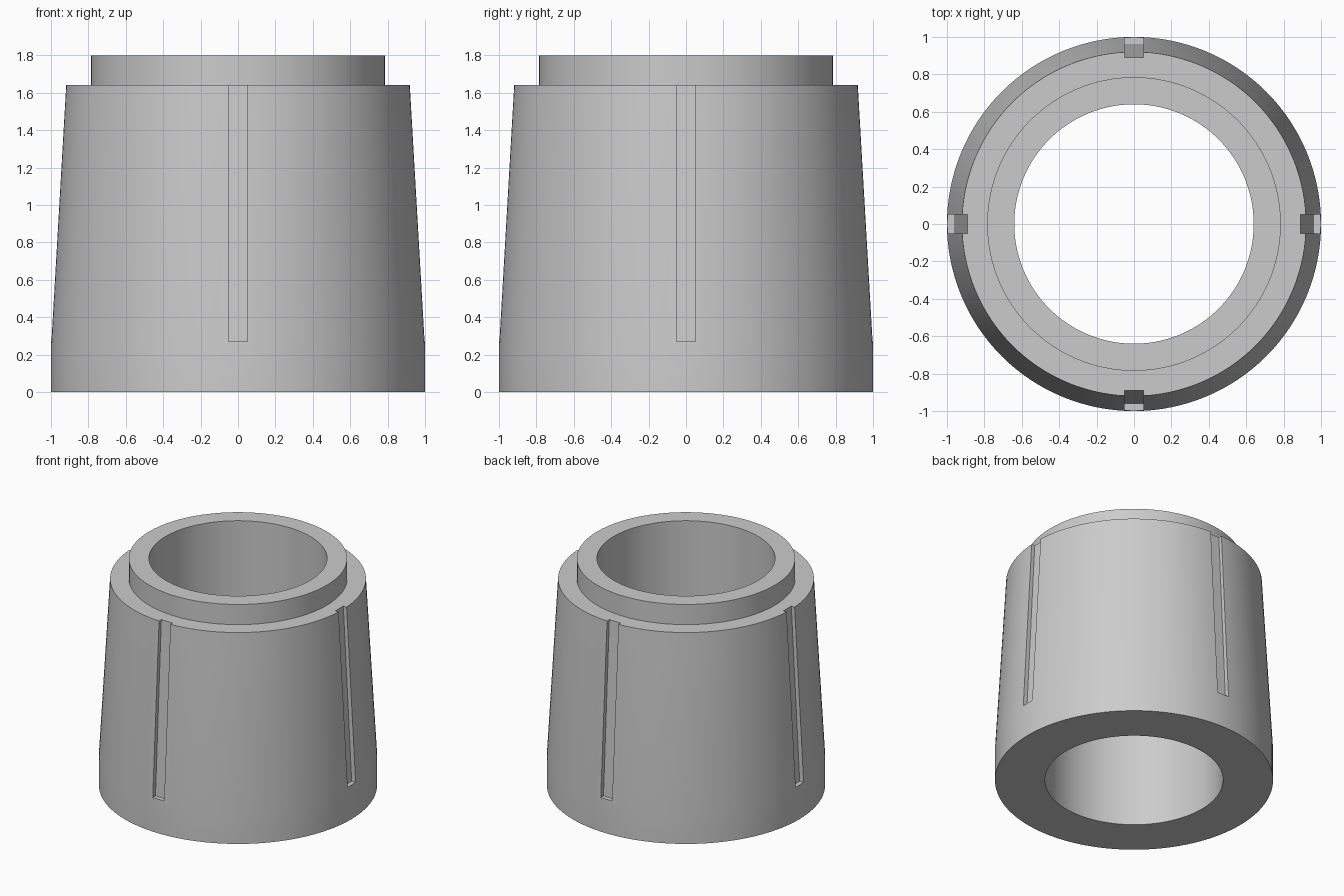
import bpy, bmesh, math

default = bpy.data.objects.get("Cube")
if default:
    bpy.data.objects.remove(default, do_unlink=True)

SEGMENTS = 128
TAPER_Z, SHOULDER_Z, TOP_Z = 0.25, 1.64, 1.8
SLOT_Z, SLOT_HALF = 0.27, 0.05

grey = bpy.data.materials.new("light_grey")
grey.use_nodes = True
colour = (0.6, 0.6, 0.6, 1)
grey.diffuse_color = colour
grey.node_tree.nodes["Principled BSDF"].inputs["Base Color"].default_value = colour


def add_object(name, bm):
    bmesh.ops.recalc_face_normals(bm, faces=bm.faces)
    mesh = bpy.data.meshes.new(name)
    bm.to_mesh(mesh)
    bm.free()
    mesh.materials.append(grey)
    obj = bpy.data.objects.new(name, mesh)
    bpy.context.collection.objects.link(obj)
    return obj


# Tapered sleeve with a raised collar, turned from a closed profile
profile = [(0.64, 0), (1, 0), (1, TAPER_Z), (0.92, SHOULDER_Z),
           (0.785, SHOULDER_Z), (0.785, TOP_Z), (0.64, TOP_Z)]
bm = bmesh.new()
rings = []
for i in range(SEGMENTS):
    a = math.tau * i / SEGMENTS
    rings.append([bm.verts.new((r * math.cos(a), r * math.sin(a), z)) for r, z in profile])
for i, ring in enumerate(rings):
    following = rings[(i + 1) % SEGMENTS]
    for j in range(len(profile)):
        k = (j + 1) % len(profile)
        bm.faces.new((ring[j], following[j], following[k], ring[k]))
sleeve = add_object("tapered_sleeve", bm)

# Four slot cutters whose inner face follows the taper
bm = bmesh.new()
section = [(0.963, SLOT_Z), (1.1, SLOT_Z), (1.1, SHOULDER_Z + 0.05), (0.887, SHOULDER_Z + 0.05)]
for n in range(4):
    c, s = math.cos(n * math.pi / 2), math.sin(n * math.pi / 2)
    sides = [[bm.verts.new((r * c - w * s, r * s + w * c, z)) for r, z in section]
             for w in (-SLOT_HALF, SLOT_HALF)]
    bm.faces.new(sides[0])
    bm.faces.new(sides[1][::-1])
    for j in range(4):
        k = (j + 1) % 4
        bm.faces.new((sides[0][j], sides[1][j], sides[1][k], sides[0][k]))
cutter = add_object("slot_cutter", bm)
cutter.hide_render = True

# Cut the slots, then remove the helper
cut = sleeve.modifiers.new("slots", 'BOOLEAN')
cut.operation = 'DIFFERENCE'
cut.solver = 'EXACT'
cut.object = cutter
bpy.ops.object.select_all(action='DESELECT')
sleeve.select_set(True)
bpy.context.view_layer.objects.active = sleeve
bpy.ops.object.modifier_apply(modifier=cut.name)
bpy.data.objects.remove(cutter, do_unlink=True)

# Smooth round walls with crisp edges
bpy.ops.object.shade_smooth_by_angle(angle=math.radians(30))
